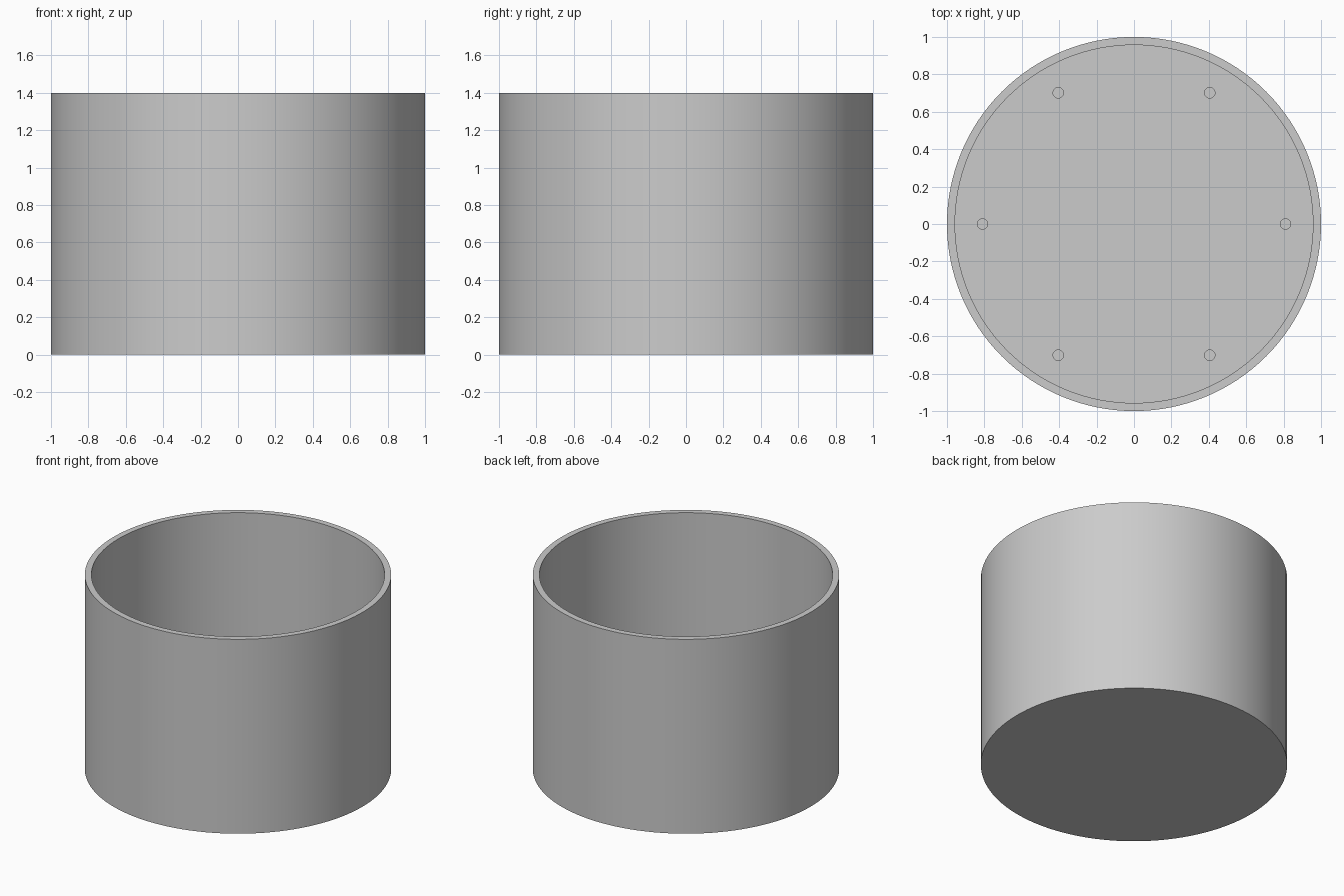
import bpy
import math

SEGMENTS = 128
HEIGHT = 1.4
OUTER_RADIUS = 1.0
INNER_RADIUS = 0.957
FLOOR = 0.045
HOLE_RADIUS = 0.028
HOLE_RING = 0.81
HOLE_DEPTH = 0.02

cube = bpy.data.objects.get("Cube")
if cube:
    bpy.data.objects.remove(cube, do_unlink=True)

# Plain grey material
grey = bpy.data.materials.new("light_grey")
grey.use_nodes = True
colour = (0.6, 0.6, 0.6, 1)
grey.diffuse_color = colour
grey.node_tree.nodes["Principled BSDF"].inputs["Base Color"].default_value = colour


def cylinder(name, radius, bottom, top, sides, x=0, y=0):
    bpy.ops.mesh.primitive_cylinder_add(
        vertices=sides, radius=radius, depth=top - bottom,
        location=(x, y, (top + bottom) / 2))
    obj = bpy.context.object
    obj.name = name
    obj.data.materials.append(grey)
    return obj


def cut(target, cutter):
    mod = target.modifiers.new(cutter.name, "BOOLEAN")
    mod.operation = "DIFFERENCE"
    mod.solver = "EXACT"
    mod.object = cutter
    bpy.context.view_layer.objects.active = target
    bpy.ops.object.modifier_apply(modifier=mod.name)
    bpy.data.objects.remove(cutter, do_unlink=True)


# Open round container: wall and floor in one piece
container = cylinder("round_container", OUTER_RADIUS, 0, HEIGHT, SEGMENTS)
cut(container, cylinder("hollow_cutter", INNER_RADIUS, FLOOR, HEIGHT + 0.2, SEGMENTS))

# Ring of six shallow holes sunk into the inside floor
for i in range(6):
    angle = i * math.tau / 6
    cut(container, cylinder("hole_cutter", HOLE_RADIUS, FLOOR - HOLE_DEPTH, FLOOR + 0.1, 24,
                            HOLE_RING * math.cos(angle), HOLE_RING * math.sin(angle)))

# Smooth walls with crisp rims
bpy.ops.object.select_all(action="DESELECT")
container.select_set(True)
bpy.context.view_layer.objects.active = container
bpy.ops.object.shade_smooth_by_angle(angle=math.radians(30))
